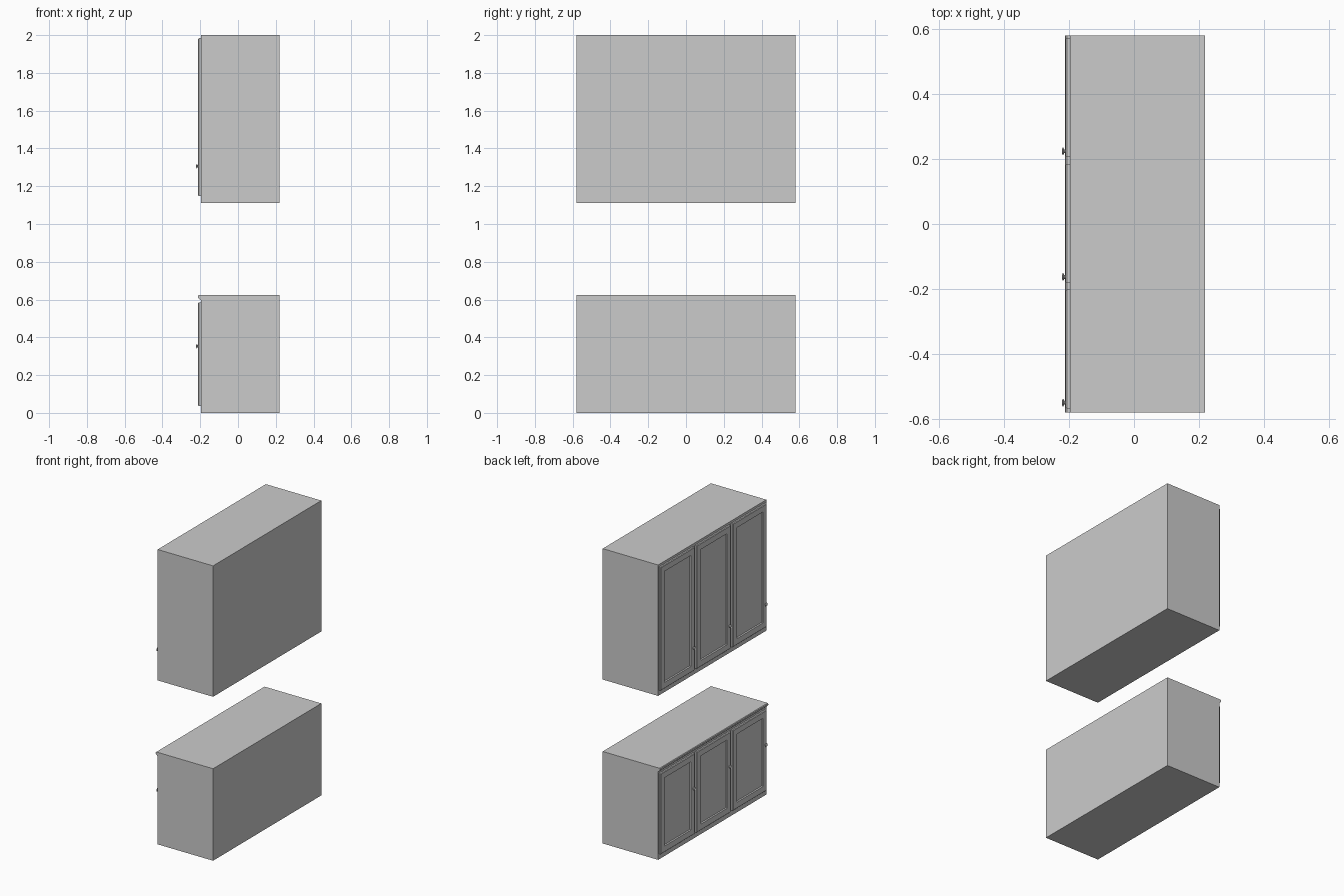
import bpy, bmesh, math

if "Cube" in bpy.data.objects:
    bpy.data.objects.remove(bpy.data.objects["Cube"])

FRONT = -0.197          # plane of the cabinet faces (doors look toward -x)
HALF_Y = 0.58


def finish(name, bm, smooth=False):
    bmesh.ops.remove_doubles(bm, verts=bm.verts, dist=1e-6)
    bmesh.ops.recalc_face_normals(bm, faces=bm.faces)
    me = bpy.data.meshes.new(name)
    bm.to_mesh(me)
    bm.free()
    ob = bpy.data.objects.new(name, me)
    bpy.context.collection.objects.link(ob)
    if smooth:
        bpy.ops.object.select_all(action='DESELECT')
        bpy.context.view_layer.objects.active = ob
        ob.select_set(True)
        bpy.ops.object.shade_smooth_by_angle(angle=math.radians(35))
    return ob


def loft(name, rings, smooth=False):
    """Skin closed rings of points one to the next and cap both ends."""
    bm = bmesh.new()
    loops = [[bm.verts.new(p) for p in r] for r in rings]
    n = len(loops[0])
    for a, b in zip(loops, loops[1:]):
        for i in range(n):
            j = (i + 1) % n
            bm.faces.new((a[i], a[j], b[j], b[i]))
    bm.faces.new(loops[0])
    bm.faces.new(loops[-1])
    return finish(name, bm, smooth)


def rect(x, y0, y1, z0, z1, inset=0.0):
    y0, y1, z0, z1 = y0 + inset, y1 - inset, z0 + inset, z1 - inset
    return [(x, y0, z0), (x, y1, z0), (x, y1, z1), (x, y0, z1)]


def carcass(name, z0, z1):
    loft(name, [rect(x, -HALF_Y, HALF_Y, z0, z1) for x in (FRONT, 0.219)])


# (inset from door edge, height above cabinet face): edge bevel, frame, recessed panel
DOOR_PROFILE = [(0, 0), (0, 0.010), (0.004, 0.014), (0.042, 0.014),
                (0.046, 0.007), (0.052, 0.007)]
# (radius, height above cabinet face): stem flaring to a small round head
KNOB_PROFILE = [(0.007, 0.012), (0.0055, 0.015), (0.006, 0.018),
                (0.011, 0.020), (0.012, 0.022), (0.010, 0.0235), (0.005, 0.0245)]


def door(name, y0, y1, z0, z1):
    loft(name, [rect(FRONT - h, y0, y1, z0, z1, i) for i, h in DOOR_PROFILE])


def knob(name, y, z, sides=16):
    rings = [[(FRONT - h, y + r * math.cos(2 * math.pi * k / sides),
               z + r * math.sin(2 * math.pi * k / sides)) for k in range(sides)]
             for r, h in KNOB_PROFILE]
    loft(name, rings, smooth=True)


# Two cabinets: carcass z range, door z range, knob height
CABINETS = {
    "lower": (0.0, 0.624, 0.037, 0.584, 0.353),
    "upper": (1.112, 2.0, 1.147, 1.984, 1.306),
}
for label, (z0, z1, d0, d1, kz) in CABINETS.items():
    carcass(label + "_cabinet", z0, z1)
    for i in range(3):
        y0 = -0.568 + i * 0.387
        door(f"{label}_door_{i + 1}", y0, y0 + 0.366, d0, d1)
        knob(f"{label}_knob_{i + 1}", y0 + 0.018, kz)

# Rounded worktop lip along the front of the lower cabinet
lip = [(FRONT, 0.624), (-0.207, 0.624), (-0.211, 0.620), (-0.212, 0.614),
       (-0.210, 0.608), (-0.205, 0.604), (-0.201, 0.600), (FRONT, 0.598)]
loft("worktop_lip", [[(x, y, z) for x, z in lip] for y in (-HALF_Y, HALF_Y)], smooth=True)
